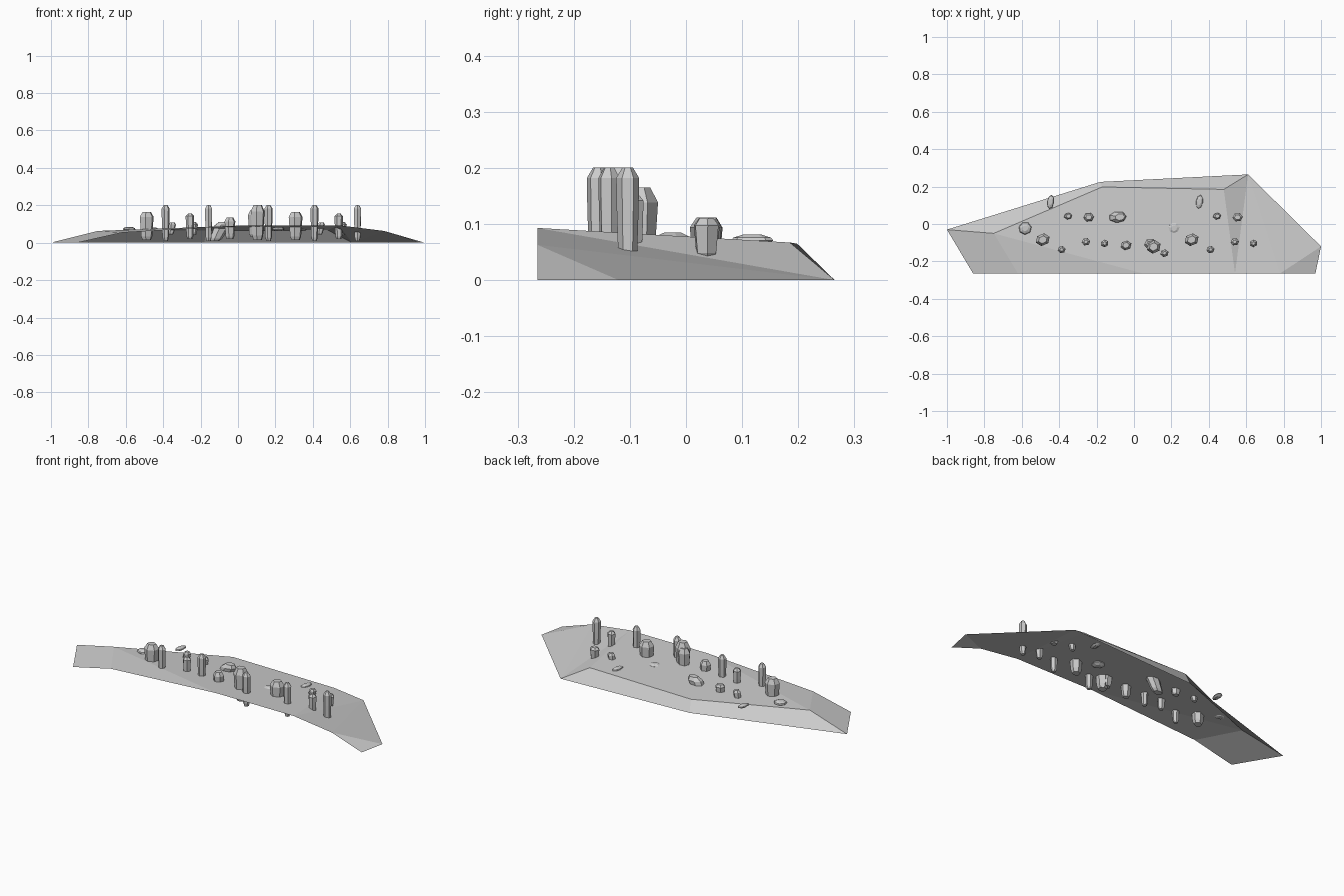
import bpy, bmesh, math
from mathutils import Vector

if "Cube" in bpy.data.objects:
    bpy.data.objects.remove(bpy.data.objects["Cube"])


def make(name, bm):
    bmesh.ops.recalc_face_normals(bm, faces=bm.faces[:])
    me = bpy.data.meshes.new(name)
    bm.to_mesh(me)
    bm.free()
    ob = bpy.data.objects.new(name, me)
    bpy.context.collection.objects.link(ob)
    return ob


def ground():
    front = [(-.86, 0), (-.62, .054), (.05, .093), (.54, .093), (.78, .063), (.97, 0)]
    pts = [(x, -.265, z) for x, z in front]
    pts += [(1, -.12, 0), (.61, .265, 0), (-.18, .225, 0), (-1, -.03, 0)]   # outer rim 6-9
    pts += [(-.75, -.05, .063), (-.17, .198, .065), (.48, .185, .067)]      # ridge 10-12
    faces = [(9, 0, 1, 10), (10, 1, 2), (10, 2, 11), (11, 2, 12), (2, 3, 12), (12, 3, 7),
             (3, 4, 7), (4, 5, 6), (4, 6, 7), (7, 8, 11, 12), (8, 9, 10, 11)]
    bm = bmesh.new()
    vs = [bm.verts.new(p) for p in pts]
    for f in faces:
        bm.faces.new([vs[i] for i in f])
    make("ground_slope", bm)


def rock(name, x, y, z0, z1, rx, ry, rings, sides=6, turn=0., lean=(0, 0)):
    """Closed stack of polygon rings; rings = (height fraction, scale)."""
    bm = bmesh.new()
    loops = []
    c, s = math.cos(turn), math.sin(turn)
    for t, k in rings:
        loop = []
        for i in range(sides):
            a = 2 * math.pi * i / sides
            u, v = rx * k * math.cos(a), ry * k * math.sin(a)
            loop.append(bm.verts.new((x + u * c - v * s + lean[0] * (t - .5),
                                      y + u * s + v * c + lean[1] * (t - .5),
                                      z0 + (z1 - z0) * t)))
        loops.append(loop)
    for a, b in zip(loops, loops[1:]):
        for i in range(sides):
            j = (i + 1) % sides
            bm.faces.new((a[i], a[j], b[j], b[i]))
    bm.faces.new(loops[0][::-1])
    bm.faces.new(loops[-1])
    make(name, bm)


PILLAR = [(0, .55), (.1, .8), (.6, .95), (.9, 1), (1, .45)]
BLOCK = [(0, .6), (.12, .8), (.82, 1), (1, .6)]
FLAT = [(0, .5), (.4, 1), (.7, .9), (1, .45)]


def group(dx):
    # pillars, blocks and flat stones shared by both ends
    rock("tall_pillar", -.387 + dx, -.137, .01, .201, .022, .02, PILLAR, turn=.2)
    rock("tall_pillar", -.157 + dx, -.104, .01, .201, .022, .02, PILLAR, turn=.5)
    rock("short_pillar", -.257 + dx, -.095, .02, .155, .023, .021, PILLAR, turn=.1)
    rock("wide_block", -.488 + dx, -.084, .015, .165, .04, .033, BLOCK, turn=.4)
    rock("small_stone", -.355 + dx, .042, .045, .108, .021, .018, BLOCK, 6, .3, (.01, 0))
    rock("small_stone", -.242 + dx, .036, .04, .11, .028, .024, BLOCK, 6, .1)
    rock("flat_stone", -.582 + dx, -.023, .062, .085, .035, .034, FLAT, 7, .2)
    rock("flat_stone", -.446 + dx, .118, .063, .081, .019, .038, FLAT, 8, -.15)


ground()
group(0)
group(.796)

# centre pieces
rock("tall_pillar", .163, -.156, .01, .201, .023, .021, PILLAR, turn=.3)
rock("centre_block", .105, -.122, .015, .201, .04, .036, BLOCK, turn=.4)
rock("centre_block_low", .088, -.108, .03, .175, .035, .03, BLOCK, 6, .1)
rock("low_block", -.043, -.114, .02, .135, .03, .026, BLOCK, 6, .3)
rock("leaning_stone", -.1, .037, .01, .112, .044, .03, BLOCK, 7, .1, (.05, 0))
